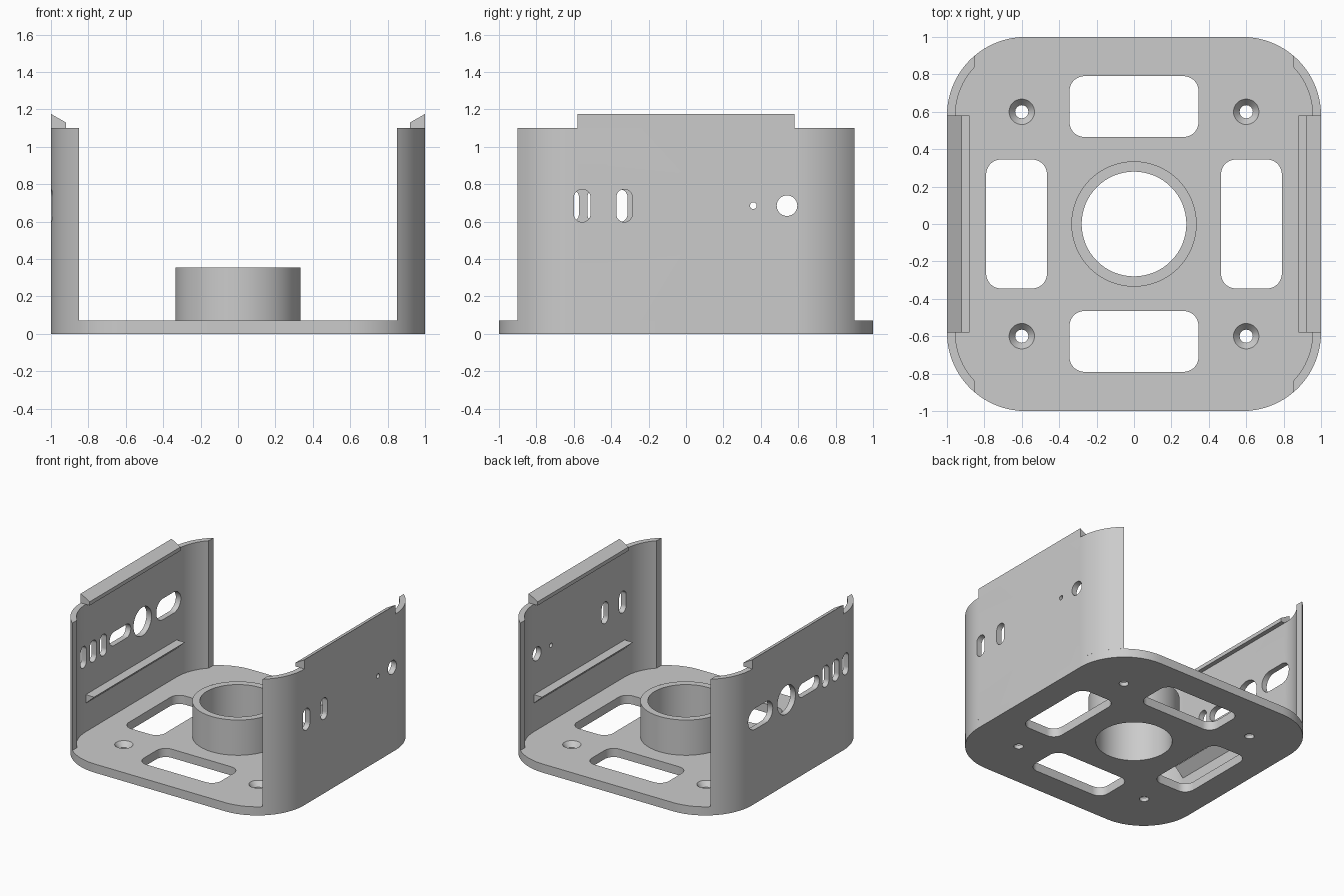
import bpy, bmesh, math
from mathutils import Matrix

if "Cube" in bpy.data.objects:
    bpy.data.objects.remove(bpy.data.objects["Cube"], do_unlink=True)

grey = bpy.data.materials.new("light_grey")
grey.use_nodes = True
COLOUR = (0.6, 0.6, 0.6, 1)
grey.diffuse_color = COLOUR
grey.node_tree.nodes["Principled BSDF"].inputs["Base Color"].default_value = COLOUR

# Overall sizes
HALF, CORNER, WALL = 1.0, 0.42, 0.045
STRAIGHT = HALF - CORNER
FLOOR, WALL_TOP, HOLE_Z = 0.07, 1.1, 0.685

# Local prism axis turned to run along x or y: (u, v, w) -> world
ALONG_X = Matrix(((0, 0, 1, 0), (1, 0, 0, 0), (0, 1, 0, 0), (0, 0, 0, 1)))
ALONG_Y = Matrix(((1, 0, 0, 0), (0, 0, -1, 0), (0, 1, 0, 0), (0, 0, 0, 1)))


def arc(cx, cy, r, start, end, steps):
    angles = [math.radians(start + (end - start) * i / steps) for i in range(steps + 1)]
    return [(cx + r * math.cos(a), cy + r * math.sin(a)) for a in angles]


def circle(r, cx=0, cy=0, steps=64):
    return arc(cx, cy, r, 0, 360, steps)[:-1]


def rounded_rect(w, h, r, cx=0, cy=0, steps=12):
    dx, dy = w / 2 - r, h / 2 - r
    points = []
    for k, (sx, sy) in enumerate(((1, 1), (-1, 1), (-1, -1), (1, -1))):
        points += arc(cx + sx * dx, cy + sy * dy, r, 90 * k, 90 * k + 90, steps)
    return points


def loft(name, rings, matrix=None):
    """Solid through stacked outlines given as (points, height)."""
    bm = bmesh.new()
    loops = [[bm.verts.new((x, y, z)) for x, y in pts] for pts, z in rings]
    for low, high in zip(loops, loops[1:]):
        for i in range(len(low)):
            j = (i + 1) % len(low)
            bm.faces.new((low[i], low[j], high[j], high[i]))
    bm.faces.new(loops[0][::-1])
    bm.faces.new(loops[-1])
    if matrix:
        bm.transform(matrix)
    bmesh.ops.remove_doubles(bm, verts=bm.verts, dist=1e-5)
    bmesh.ops.recalc_face_normals(bm, faces=bm.faces)
    mesh = bpy.data.meshes.new(name)
    bm.to_mesh(mesh)
    bm.free()
    mesh.materials.append(grey)
    obj = bpy.data.objects.new(name, mesh)
    bpy.context.collection.objects.link(obj)
    return obj


def prism(name, points, low, high, matrix=None):
    return loft(name, [(points, low), (points, high)], matrix)


def activate(obj):
    bpy.ops.object.select_all(action="DESELECT")
    obj.select_set(True)
    bpy.context.view_layer.objects.active = obj


def cut(obj, cutters):
    activate(obj)
    for cutter in cutters:
        cutter.hide_render = True
        mod = obj.modifiers.new("cut", "BOOLEAN")
        mod.operation, mod.solver, mod.object = "DIFFERENCE", "EXACT", cutter
        bpy.ops.object.modifier_apply(modifier=mod.name)
        bpy.data.objects.remove(cutter, do_unlink=True)


def smooth(obj):
    activate(obj)
    bpy.ops.object.shade_smooth_by_angle(angle=math.radians(30))


# Base plate with four windows, a centre bore and countersunk screw holes
base = prism("base_plate", rounded_rect(2, 2, CORNER, steps=20), 0, FLOOR)
openings = [circle(0.28)]
for s in (-1, 1):
    openings.append(rounded_rect(0.69, 0.325, 0.08, 0, s * 0.628))
    openings.append(rounded_rect(0.325, 0.69, 0.08, s * 0.628, 0))
cutters = [prism("window_cutter", o, -0.1, 0.2) for o in openings]
for x in (-0.6, 0.6):
    for y in (-0.6, 0.6):
        small, large = circle(0.035, x, y, 32), circle(0.068, x, y, 32)
        cutters.append(loft("screw_cutter", [(small, -0.1), (small, 0.03),
                                             (large, FLOOR), (large, 0.2)]))
cut(base, cutters)
smooth(base)

# Raised centre ring
ring = prism("centre_ring", circle(0.335), FLOOR, 0.355)
cut(ring, [prism("bore_cutter", circle(0.28), 0, 1)])
smooth(ring)


def wall_outline(s):
    """Curved-ended wall section, its ends trimmed at a fixed x."""
    trim = 0.85 - STRAIGHT

    def half_arc(r):
        a = math.degrees(math.acos(trim / r))
        upper = arc(STRAIGHT, STRAIGHT, r, 0, a, 16)
        return [(x, -y) for x, y in upper[::-1]] + upper

    points = half_arc(CORNER) + half_arc(CORNER - WALL)[::-1]
    return [(s * x, y) for x, y in points]


# Hole patterns in each side wall: (centre y, width, height)
LEFT_HOLES = [(-0.555, 0.09, 0.175), (-0.33, 0.085, 0.175),
              (0.36, 0.036, 0.036), (0.54, 0.11, 0.11)]
RIGHT_HOLES = [(-0.615, 0.085, 0.175), (-0.485, 0.085, 0.175), (-0.355, 0.085, 0.175),
               (-0.14, 0.27, 0.11), (0.145, 0.23, 0.23), (0.475, 0.31, 0.17)]

for side, s, holes in (("left", 1, LEFT_HOLES), ("right", -1, RIGHT_HOLES)):
    wall = prism(side + "_wall", wall_outline(s), FLOOR, WALL_TOP)
    cutters = []
    for y, w, h in holes:
        outline = rounded_rect(w, h, min(w, h) / 2, y, HOLE_Z)
        cutters.append(prism("hole_cutter", outline, s - 0.2, s + 0.2, ALONG_X))
    cut(wall, cutters)
    smooth(wall)

    # Sloped snap lip along the top and triangular ledge inside
    lip = [(1, WALL_TOP), (1, 1.175), (0.92, 1.13), (0.92, WALL_TOP)]
    ledge = [(0.955, 0.3), (0.955, 0.37), (0.88, 0.37)]
    for part, profile in (("top_lip", lip), ("inner_ledge", ledge)):
        prism(side + "_" + part, [(s * x, z) for x, z in profile],
              -STRAIGHT, STRAIGHT, ALONG_Y)
